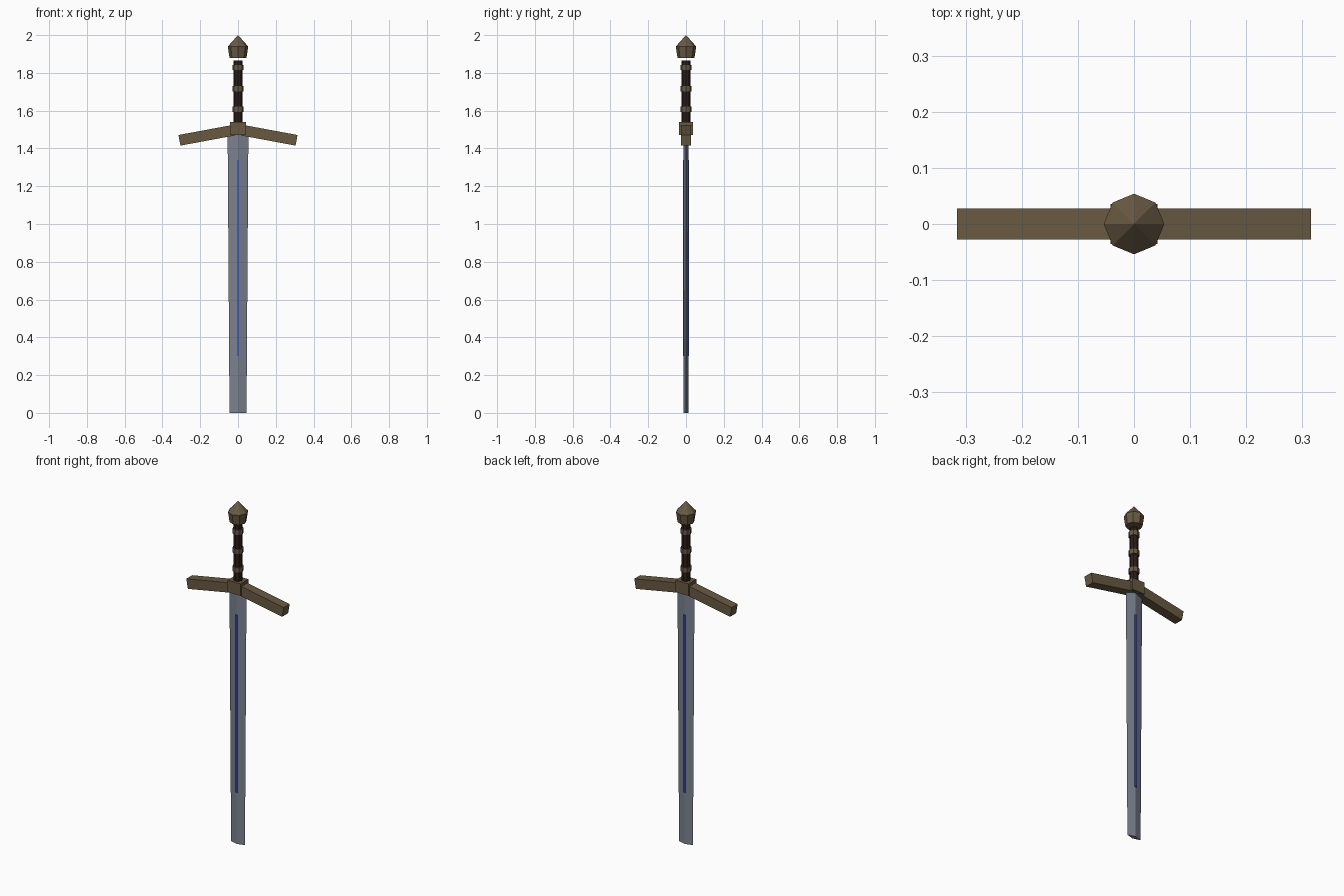
import bpy, bmesh
from math import radians, pi, cos, sin
from mathutils import Matrix

if "Cube" in bpy.data.objects:
    bpy.data.objects.remove(bpy.data.objects["Cube"])


def material(name, rgb):
    m = bpy.data.materials.new(name)
    m.diffuse_color = (*rgb, 1)
    m.use_nodes = True
    m.node_tree.nodes["Principled BSDF"].inputs["Base Color"].default_value = m.diffuse_color
    return m


BRONZE = material("bronze", (0.14, 0.10, 0.055))
STEEL = material("steel", (0.20, 0.22, 0.27))
BLUE = material("blue_inlay", (0.06, 0.10, 0.50))
LEATHER = material("dark_leather", (0.025, 0.013, 0.010))


def finish(name, bm, mat):
    bmesh.ops.recalc_face_normals(bm, faces=bm.faces)
    me = bpy.data.meshes.new(name)
    bm.to_mesh(me)
    bm.free()
    me.materials.append(mat)
    ob = bpy.data.objects.new(name, me)
    bpy.context.collection.objects.link(ob)
    return ob


def box(name, size, matrix, mat):
    bm = bmesh.new()
    bmesh.ops.create_cube(bm, size=1)
    bmesh.ops.scale(bm, vec=size, verts=bm.verts)
    bmesh.ops.transform(bm, matrix=matrix, verts=bm.verts)
    return finish(name, bm, mat)


def loft(name, sections, mat):
    """Skin between point rings, closed at both ends; a one-point ring is an apex."""
    bm = bmesh.new()
    rings = [[bm.verts.new(p) for p in s] for s in sections]
    for a, b in zip(rings, rings[1:]):
        for i in range(len(a)):
            j = (i + 1) % len(a)
            bm.faces.new((a[i], a[j], b[0]) if len(b) == 1 else (a[i], a[j], b[j], b[i]))
    for ring in (rings[0], rings[-1]):
        if len(ring) > 2:
            bm.faces.new(ring)
    return finish(name, bm, mat)


def ring(rx, ry, z, sides=8):
    return [(rx * cos(2 * pi * i / sides), ry * sin(2 * pi * i / sides), z) for i in range(sides)]


# Blade: tapering diamond section with a blunt end
loft("blade", [ring(0.045, 0.013, 0, 4), ring(0.055, 0.014, 1.48, 4)], STEEL)

# Blue strip running through the blade, proud on both faces
box("blade_inlay", (0.012, 0.034, 1.04), Matrix.Translation((0, 0, 0.82)), BLUE)

# Crossguard: centre block and two drooping arms
box("guard_block", (0.084, 0.072, 0.07), Matrix.Translation((0, 0, 1.505)), BRONZE)
for side, label in ((1, "right"), (-1, "left")):
    m = (Matrix.Translation((side * 0.165, 0, 1.47))
         @ Matrix.Rotation(side * radians(10.5), 4, 'Y'))
    box("guard_arm_" + label, (0.295, 0.055, 0.057), m, BRONZE)

# Grip with three bronze rings
loft("grip", [ring(0.024, 0.024, z) for z in (1.53, 1.865)], LEATHER)
for n, z in enumerate((1.608, 1.716, 1.828)):
    loft(f"grip_ring_{n + 1}", [ring(0.03, 0.03, z + d) for d in (-0.014, 0.014)], BRONZE)

# Pointed pommel
loft("pommel", [ring(0.045, 0.045, 1.88), ring(0.054, 0.054, 1.94), [(0, 0, 2.0)]], BRONZE)
